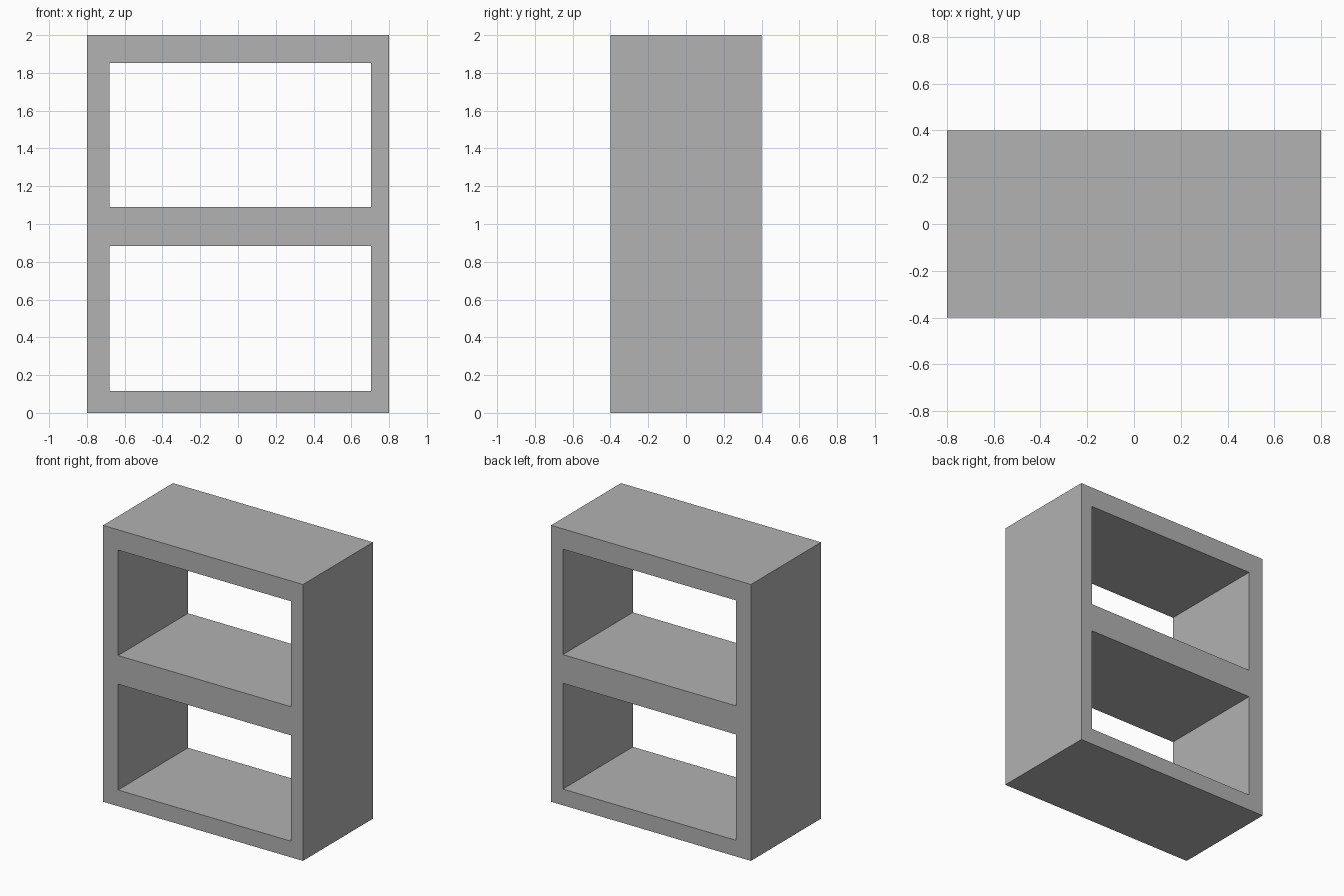
import bpy
import bmesh

cube = bpy.data.objects.get("Cube")
if cube:
    bpy.data.objects.remove(cube, do_unlink=True)

# Material
grey = bpy.data.materials.new("light_grey")
grey.use_nodes = True
colour = (0.445, 0.445, 0.445, 1)
grey.diffuse_color = colour
grey.node_tree.nodes["Principled BSDF"].inputs["Base Color"].default_value = colour

# Layout of the front: uprights across x, shelves and openings up z
xs = [-0.8, -0.68, 0.705, 0.8]
zs = [0, 0.117, 0.883, 1.09, 1.853, 2]
depth = 0.8

# Front outline: every cell except the two middle openings
bm = bmesh.new()
verts = [[bm.verts.new((x, -depth / 2, z)) for x in xs] for z in zs]
for row in range(len(zs) - 1):
    for col in range(len(xs) - 1):
        is_opening = col == 1 and row % 2 == 1
        if not is_opening:
            low, high = verts[row], verts[row + 1]
            bm.faces.new((low[col], low[col + 1], high[col + 1], high[col]))

# Pull the outline back to full depth, keeping the front closed
result = bmesh.ops.extrude_face_region(bm, geom=bm.faces[:], use_keep_orig=True)
moved = [item for item in result["geom"] if isinstance(item, bmesh.types.BMVert)]
bmesh.ops.translate(bm, verts=moved, vec=(0, depth, 0))
bmesh.ops.recalc_face_normals(bm, faces=bm.faces[:])

# Open shelf unit
mesh = bpy.data.meshes.new("shelf_frame")
bm.to_mesh(mesh)
bm.free()
mesh.materials.append(grey)
frame = bpy.data.objects.new("shelf_frame", mesh)
bpy.context.collection.objects.link(frame)
